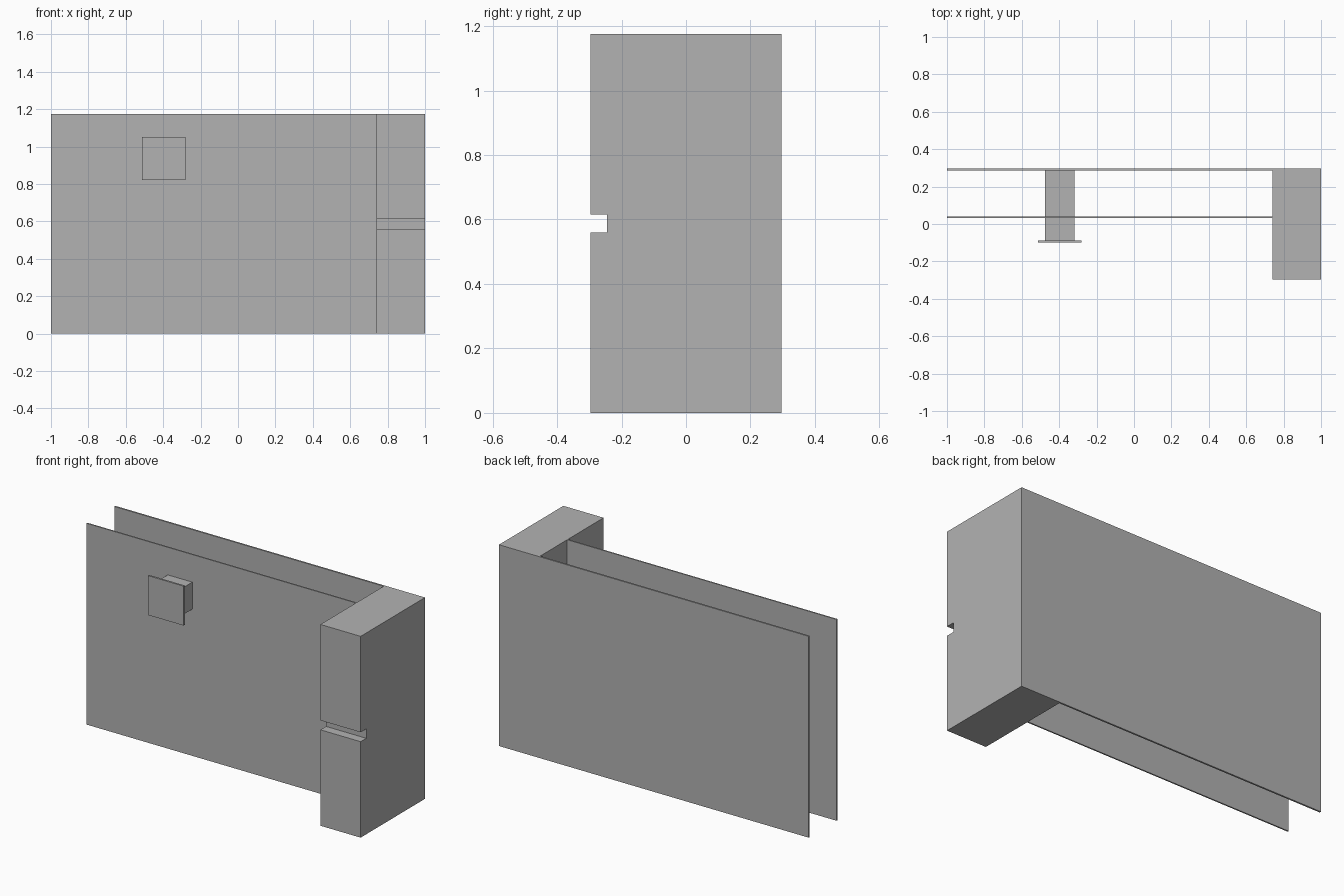
import bpy, bmesh
from mathutils import Vector

cube = bpy.data.objects.get("Cube")
if cube:
    bpy.data.objects.remove(cube, do_unlink=True)

HEIGHT = 1.175
GREY = (0.448, 0.448, 0.448, 1)

grey = bpy.data.materials.new("plain grey")
grey.use_nodes = True
grey.diffuse_color = GREY
grey.node_tree.nodes["Principled BSDF"].inputs["Base Color"].default_value = GREY


def finish(name, bm):
    bmesh.ops.recalc_face_normals(bm, faces=bm.faces)
    mesh = bpy.data.meshes.new(name)
    bm.to_mesh(mesh)
    bm.free()
    mesh.materials.append(grey)
    obj = bpy.data.objects.new(name, mesh)
    bpy.context.collection.objects.link(obj)
    return obj


def extrude(name, points, depth):
    """Prism from a closed outline pushed along depth."""
    bm = bmesh.new()
    face = bm.faces.new([bm.verts.new(p) for p in points])
    out = bmesh.ops.extrude_face_region(bm, geom=[face])
    verts = [v for v in out["geom"] if isinstance(v, bmesh.types.BMVert)]
    bmesh.ops.translate(bm, verts=verts, vec=Vector(depth))
    return finish(name, bm)


def box(name, x, y, z):
    outline = [(x[0], y[0], z[0]), (x[1], y[0], z[0]), (x[1], y[1], z[0]), (x[0], y[1], z[0])]
    return extrude(name, outline, (0, 0, z[1] - z[0]))


def cut(obj, cutter):
    mod = obj.modifiers.new("cut", "BOOLEAN")
    mod.operation = "DIFFERENCE"
    mod.solver = "EXACT"
    mod.object = cutter
    cutter.hide_render = True
    cutter.hide_set(True)


# Thin back wall and deep end block in one L-shaped piece
L_SHAPE = [(-1, 0.287), (0.74, 0.287), (0.74, -0.297), (1, -0.297), (1, 0.297), (-1, 0.297)]
housing = extrude("back_wall_and_end_block", [(x, y, 0) for x, y in L_SHAPE], (0, 0, HEIGHT))

# Groove across the front of the end block
cut(housing, box("groove_cutter", (0.6, 1.1), (-0.4, -0.245), (0.56, 0.615)))

# Front panel with a round opening
panel = box("front_panel", (-1, 0.74), (0.031, 0.039), (0, HEIGHT))
bm = bmesh.new()
bmesh.ops.create_cone(bm, cap_ends=True, segments=96, radius1=0.289, radius2=0.289, depth=0.2)
for v in bm.verts:
    v.co = Vector((v.co.x - 0.385, v.co.z + 0.035, v.co.y + 0.465))
cut(panel, finish("opening_cutter", bm))

# Square button on a stem from the back wall
box("button_stem", (-0.475, -0.317), (-0.089, 0.287), (0.856, 1.014))
box("button_plate", (-0.512, -0.281), (-0.1, -0.089), (0.82, 1.05))
